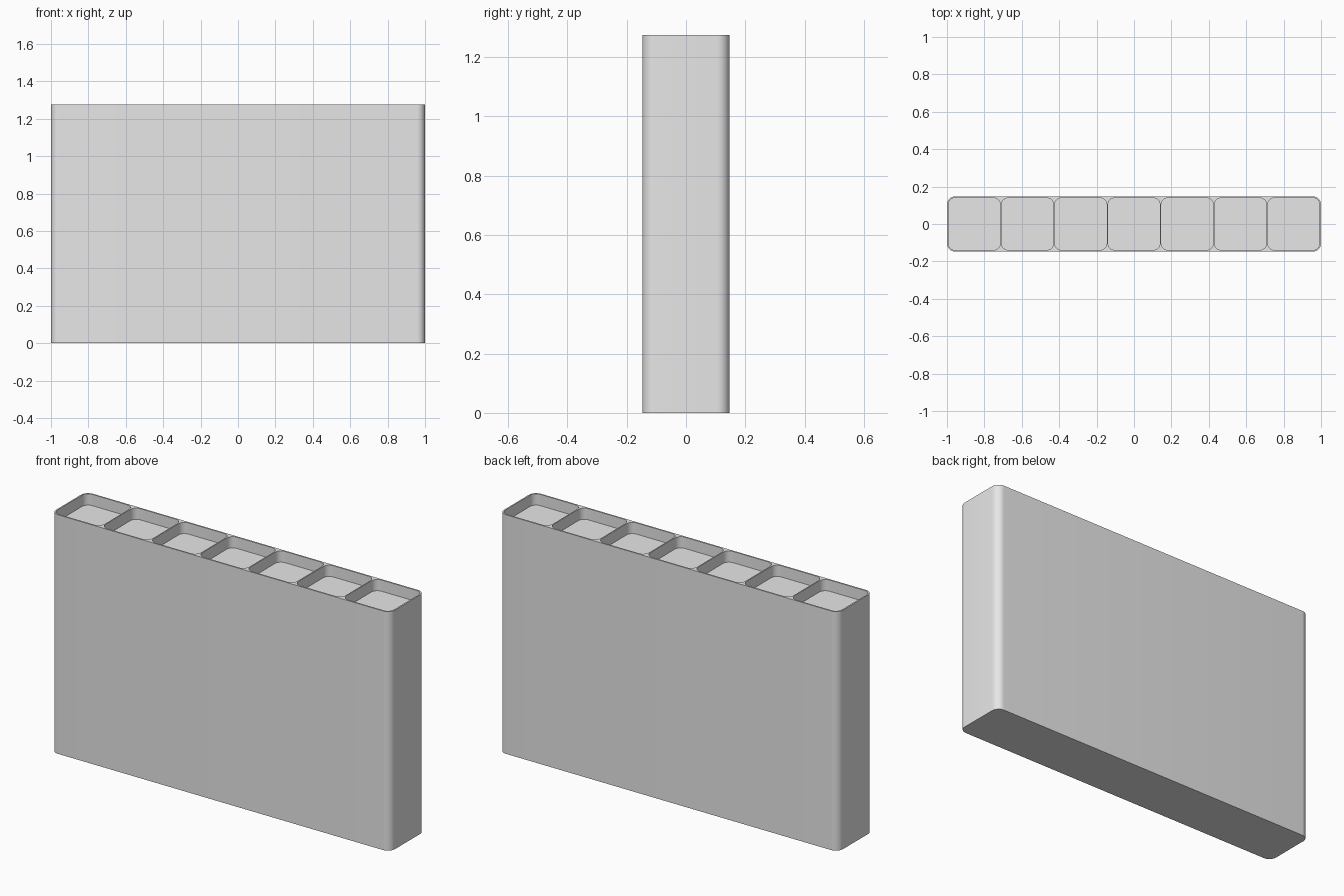
import bpy, bmesh, math

if "Cube" in bpy.data.objects:
    bpy.data.objects.remove(bpy.data.objects["Cube"])

HEIGHT, WIDTH, DEPTH = 1.275, 2.0, 0.294
POCKET, PITCH, POCKET_DEPTH = 0.278, 0.2845, 0.06
COUNT = 7

grey = bpy.data.materials.new("light grey")
grey.diffuse_color = (0.8, 0.8, 0.8, 1)
grey.use_nodes = True
grey.node_tree.nodes["Principled BSDF"].inputs["Base Color"].default_value = grey.diffuse_color


def rounded_block(name, cx, sx, sy, z0, z1, radius, steps=10):
    """Upright block with rounded vertical corners."""
    bm = bmesh.new()
    ring = []
    for q, (ux, uy) in enumerate([(1, 1), (-1, 1), (-1, -1), (1, -1)]):
        for i in range(steps + 1):
            a = (q + i / steps) * math.pi / 2
            ring.append(bm.verts.new((cx + ux * (sx / 2 - radius) + radius * math.cos(a),
                                      uy * (sy / 2 - radius) + radius * math.sin(a), z0)))
    base = bm.faces.new(ring)
    top = bmesh.ops.extrude_face_region(bm, geom=[base])["geom"]
    bmesh.ops.translate(bm, vec=(0, 0, z1 - z0),
                        verts=[v for v in top if isinstance(v, bmesh.types.BMVert)])
    bmesh.ops.recalc_face_normals(bm, faces=bm.faces)
    mesh = bpy.data.meshes.new(name)
    bm.to_mesh(mesh)
    bm.free()
    mesh.materials.append(grey)
    obj = bpy.data.objects.new(name, mesh)
    bpy.context.collection.objects.link(obj)
    return obj


# Main block
body = rounded_block("block_body", 0, WIDTH, DEPTH, 0, HEIGHT, 0.042)

# Row of shallow pockets cut into the top
cutters = []
for i in range(COUNT):
    x = (i - (COUNT - 1) / 2) * PITCH
    cutter = rounded_block(f"pocket_cutter_{i + 1}", x, POCKET, POCKET,
                           HEIGHT - POCKET_DEPTH, HEIGHT + 0.05, 0.035)
    cutter.hide_render = True
    cutters.append(cutter)
    mod = body.modifiers.new(f"pocket_{i + 1}", 'BOOLEAN')
    mod.operation = 'DIFFERENCE'
    mod.solver = 'EXACT'
    mod.object = cutter

# Apply the cuts, remove the helpers and smooth the rounded corners
bpy.context.view_layer.objects.active = body
body.select_set(True)
for mod in list(body.modifiers):
    bpy.ops.object.modifier_apply(modifier=mod.name)
for cutter in cutters:
    bpy.data.objects.remove(cutter, do_unlink=True)
bpy.ops.object.shade_smooth_by_angle(angle=math.radians(30))
